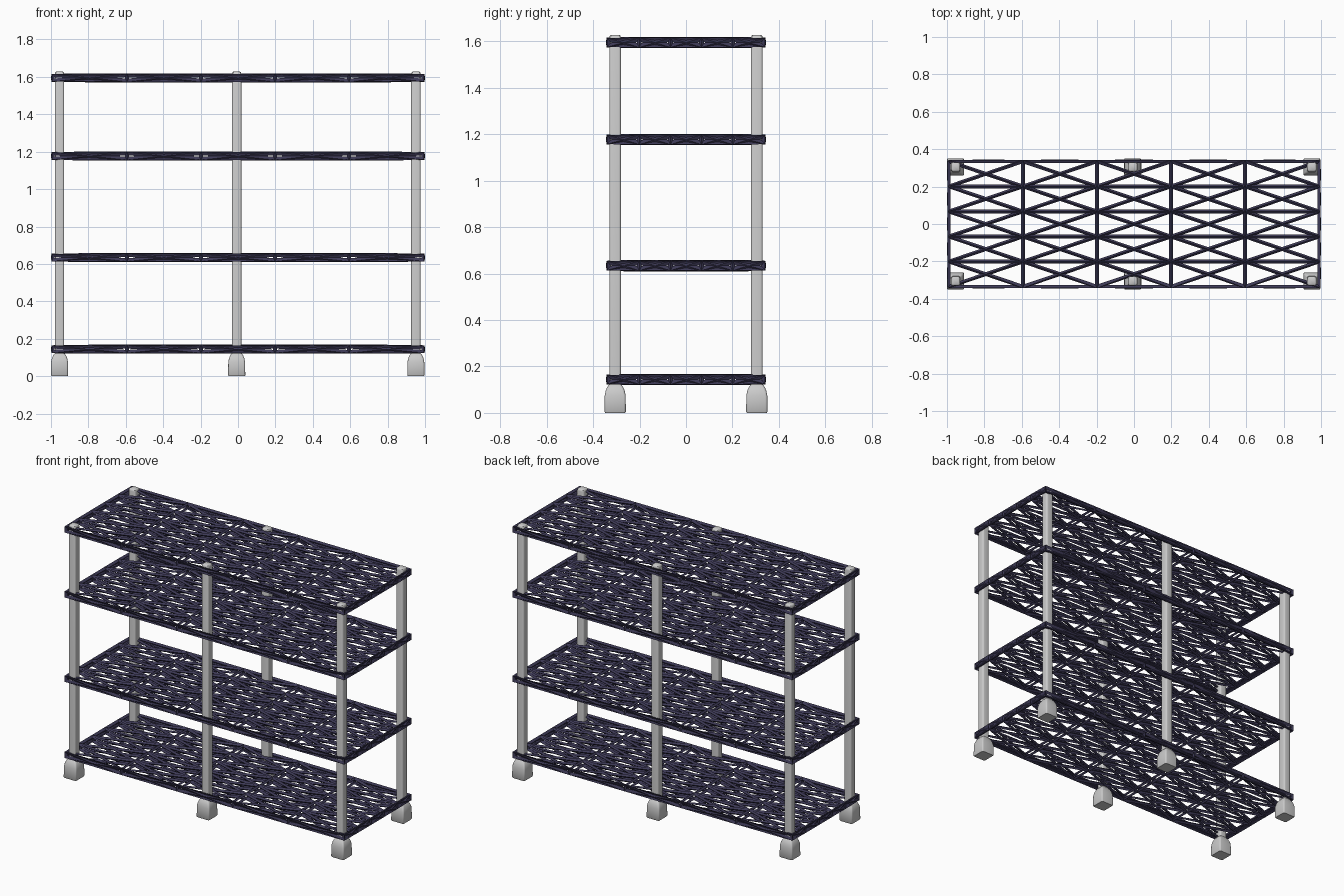
import bpy, bmesh

if "Cube" in bpy.data.objects:
    bpy.data.objects.remove(bpy.data.objects["Cube"])

navy = bpy.data.materials.new("dark_navy")
navy.diffuse_color = (0.045, 0.04, 0.09, 1)
navy.use_nodes = True
navy.node_tree.nodes["Principled BSDF"].inputs["Base Color"].default_value = navy.diffuse_color


def finish(name, bm):
    me = bpy.data.meshes.new(name)
    bmesh.ops.recalc_face_normals(bm, faces=bm.faces)
    bm.to_mesh(me)
    bm.free()
    ob = bpy.data.objects.new(name, me)
    bpy.context.collection.objects.link(ob)
    return ob


# Lattice shelf: slab cut into 5 x 5 cells, cells crossed with diagonals, then turned into bars
def shelf(name, z, sx=1.98, sy=0.67, sz=0.028, n=5):
    bm = bmesh.new()
    bmesh.ops.create_cube(bm, size=1)
    for axis in (0, 1):
        for i in range(1, n):
            co, no = [0, 0, 0], [0, 0, 0]
            co[axis], no[axis] = i / n - 0.5, 1
            bmesh.ops.bisect_plane(bm, geom=bm.verts[:] + bm.edges[:] + bm.faces[:],
                                   plane_co=co, plane_no=no)
    bmesh.ops.scale(bm, vec=(sx, sy, sz), verts=bm.verts)
    bmesh.ops.poke(bm, faces=bm.faces[:])
    ob = finish(name, bm)
    ob.location.z = z
    ob.data.materials.append(navy)
    w = ob.modifiers.new("bars", 'WIREFRAME')
    w.thickness = 0.02
    w.offset = 0
    w.use_even_offset = True


# Rounded-square column lofted through (half width, corner radius fraction, z) rings
def column(name, x, y, rings):
    bm = bmesh.new()
    loops = []
    for h, r, z in rings:
        ring = []
        for sx, sy, flip in ((1, 1, 0), (-1, 1, 1), (-1, -1, 0), (1, -1, 1)):
            pts = [(1, 1 - r), (1 - r * 0.08, 1 - r * 0.62), (1 - r * 0.29, 1 - r * 0.29),
                   (1 - r * 0.62, 1 - r * 0.08), (1 - r, 1)]
            for px, py in (pts[::-1] if flip else pts):
                ring.append(bm.verts.new((sx * px * h, sy * py * h, z)))
        loops.append(ring)
    for a, b in zip(loops, loops[1:]):
        for i in range(len(a)):
            j = (i + 1) % len(a)
            bm.faces.new((a[i], a[j], b[j], b[i]))
    bm.faces.new(loops[0])
    bm.faces.new(loops[-1])
    ob = finish(name, bm)
    ob.location = (x, y, 0)
    bpy.ops.object.select_all(action='DESELECT')
    ob.select_set(True)
    bpy.context.view_layer.objects.active = ob
    bpy.ops.object.shade_smooth_by_angle(angle=0.7)


for i, z in enumerate((0.144, 0.634, 1.177, 1.595)):
    shelf(f"shelf_{i + 1}", z)

# Posts with wide feet
for side, y in (("front", -0.305), ("back", 0.305)):
    for pos, x in (("left", -0.954), ("middle", -0.007), ("right", 0.951)):
        column(f"{side}_{pos}_post", x, y,
               [(0.025, 0.4, 0.1), (0.025, 0.4, 1.615), (0.023, 0.4, 1.624), (0.018, 0.5, 1.628)])
        column(f"{side}_{pos}_foot", x, y,
               [(0.043, 0.2, 0.0), (0.046, 0.2, 0.005), (0.045, 0.2, 0.075), (0.041, 0.25, 0.095),
                (0.034, 0.3, 0.112), (0.026, 0.4, 0.122)])
